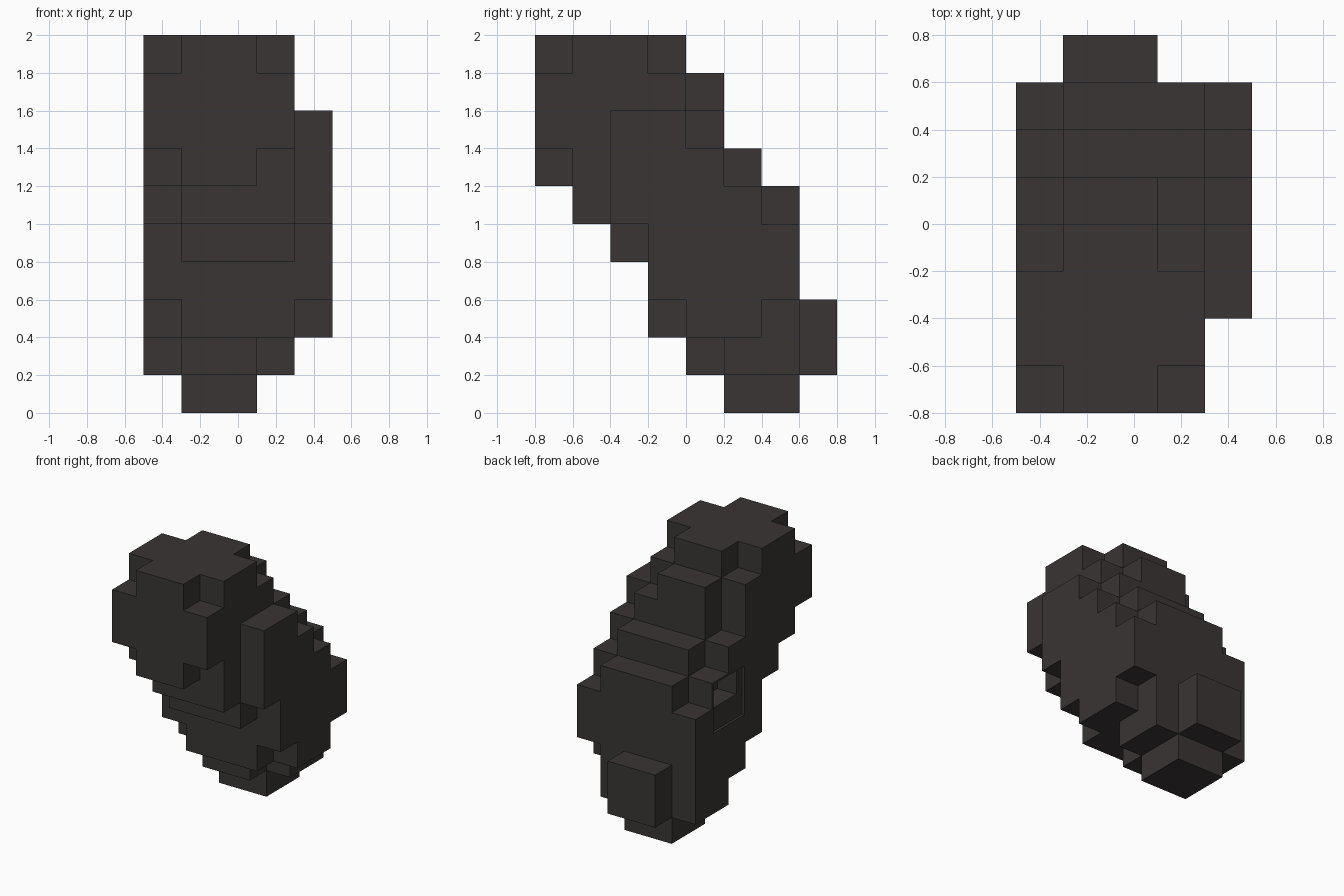
import bpy
import bmesh
from mathutils import Vector

cube = bpy.data.objects.get("Cube")
if cube:
    bpy.data.objects.remove(cube, do_unlink=True)

S = 0.2                              # block size
ORIGIN = Vector((-0.5, -0.8, 0.0))

# Dark stone colour
stone = bpy.data.materials.new("dark stone")
stone.use_nodes = True
COLOUR = (0.043, 0.035, 0.035, 1.0)
stone.diffuse_color = COLOUR
stone.node_tree.nodes["Principled BSDF"].inputs["Base Color"].default_value = COLOUR

# Upright slices along x: lowest layer, then (front, back) of each layer upward
middle = (0, [(5, 7), (4, 8), (3, 8), (3, 7), (2, 7), (1, 7), (0, 6), (0, 5), (0, 5), (0, 4)])
slices = [
    (1, [(5, 7), (4, 7), (3, 7), (3, 7), (2, 6), (1, 5), (0, 4), (0, 4), (1, 3)]),
    middle,
    middle,
    (1, [(5, 7), (3, 7), (3, 7), (2, 7), (1, 7), (1, 6), (0, 5), (0, 4), (1, 3)]),
    (2, [(4, 6), (3, 7), (3, 7), (2, 6), (2, 5), (2, 4)]),
]
cells = {(i, j, base + n)
         for i, (base, rows) in enumerate(slices)
         for n, (front, back) in enumerate(rows)
         for j in range(front, back)}


def place(x, y, z):
    return ORIGIN + Vector((x, y, z)) * S


def make_object(name, bm):
    mesh = bpy.data.meshes.new(name)
    bm.to_mesh(mesh)
    bm.free()
    mesh.materials.append(stone)
    obj = bpy.data.objects.new(name, mesh)
    bpy.context.collection.objects.link(obj)
    return obj


def box(name, lo, hi):
    bm = bmesh.new()
    bmesh.ops.create_cube(bm, size=1)
    a, b = place(*lo), place(*hi)
    for v in bm.verts:
        v.co = Vector([(a[n] + b[n]) / 2 + v.co[n] * (b[n] - a[n]) for n in range(3)])
    return make_object(name, bm)


# Leaning rock: outer faces of the blocks, merged into flat areas
bm = bmesh.new()
for cell in sorted(cells):
    for axis in range(3):
        for side in (0, 1):
            near = list(cell)
            near[axis] += 2 * side - 1
            if tuple(near) in cells:
                continue
            u, w = (axis + 1) % 3, (axis + 2) % 3
            corners = []
            for du, dw in ((0, 0), (1, 0), (1, 1), (0, 1)):
                p = list(cell)
                p[axis] += side
                p[u] += du
                p[w] += dw
                corners.append(bm.verts.new(place(*p)))
            bm.faces.new(corners if side else corners[::-1])
bmesh.ops.remove_doubles(bm, verts=bm.verts, dist=0.001)
bmesh.ops.dissolve_limit(bm, angle_limit=0.01, verts=bm.verts, edges=bm.edges)
rock = make_object("leaning_rock", bm)

# Shallow recess and a deeper notch in the -x side
cutters = [box("recess_cutter", (-0.5, 4.06, 4.06), (0.1, 5.92, 5.92)),
           box("notch_cutter", (-0.5, 4.4, 4.95), (0.9, 5.85, 5.85))]
bpy.context.view_layer.objects.active = rock
rock.select_set(True)
for cutter in cutters:
    cutter.hide_render = True
    mod = rock.modifiers.new(cutter.name, 'BOOLEAN')
    mod.operation = 'DIFFERENCE'
    mod.solver = 'EXACT'
    mod.object = cutter
    bpy.ops.object.modifier_apply(modifier=mod.name)
    bpy.data.objects.remove(cutter, do_unlink=True)
